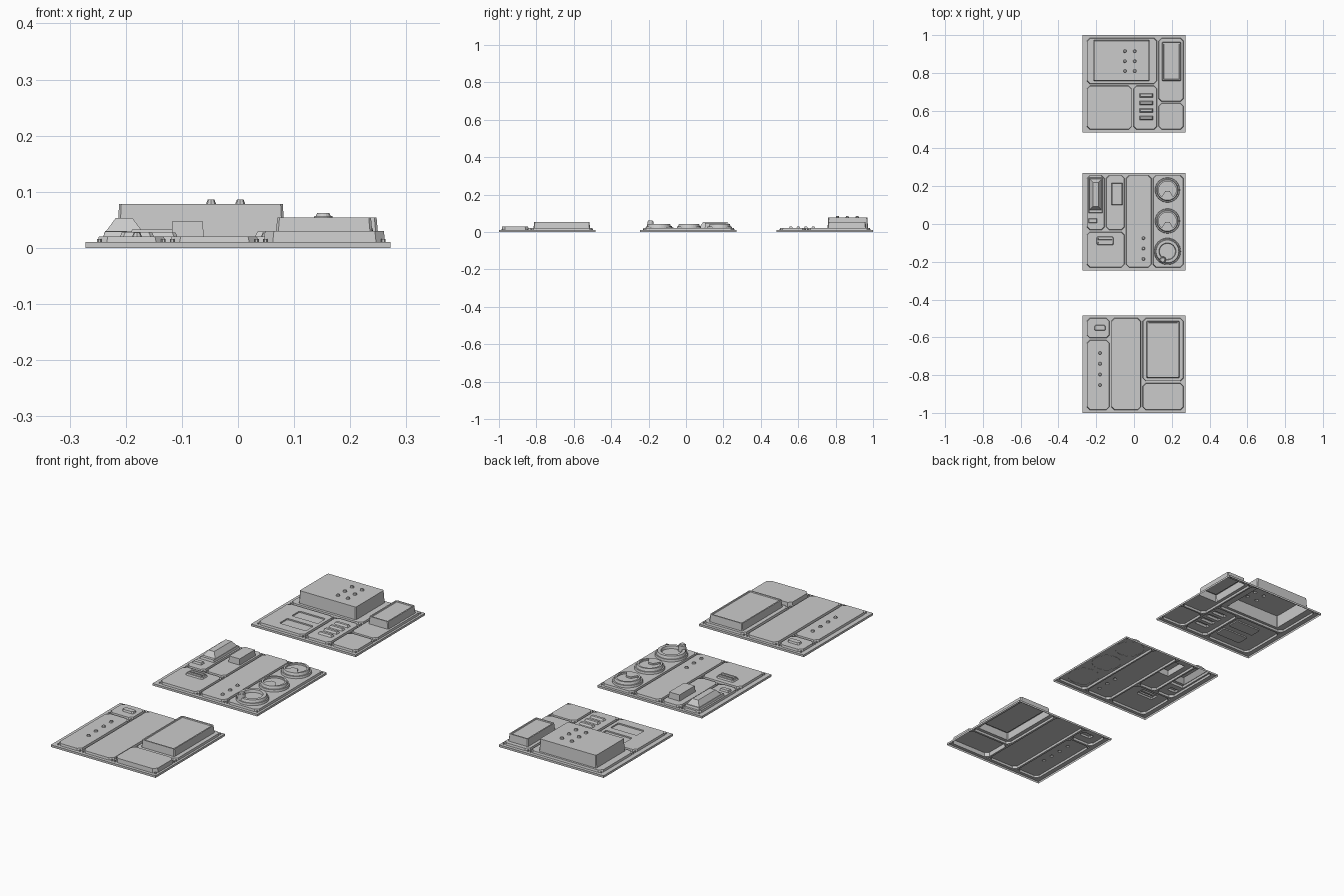
import bpy, bmesh
from math import sin, cos, pi, radians

if "Cube" in bpy.data.objects:
    bpy.data.objects.remove(bpy.data.objects["Cube"])

# A part is (lower outline, upper outline, top height, parts standing on its top).
# Everything is an open shell, so the panels are hollow underneath.


def rect(x0, x1, y0, y1, c):
    if c <= 0:
        return [(x0, y0), (x1, y0), (x1, y1), (x0, y1)]
    return [(x0 + c, y0), (x1 - c, y0), (x1, y0 + c), (x1, y1 - c),
            (x1 - c, y1), (x0 + c, y1), (x0, y1 - c), (x0, y0 + c)]


def box(x0, x1, y0, y1, z, *kids, c=0.0, inset=0.0):
    i = inset
    return (rect(x0, x1, y0, y1, c),
            rect(x0 + i, x1 - i, y0 + i, y1 - i, c), z, kids)


def disc(x, y, r, z, *kids, n=8, inset=0.0):
    def ring(q):
        return [(x + q * cos(2 * pi * k / n), y + q * sin(2 * pi * k / n)) for k in range(n)]
    return ring(r), ring(r - inset), z, kids


def studs(points, z, r=0.009):
    return [disc(x, y, r, z, inset=0.003) for x, y in points]


def plate(x0, x1, y0, y1, *kids, z=0.02):
    return box(x0, x1, y0, y1, z, *kids, c=0.016, inset=0.002)


def tray(x0, x1, y0, y1, z):
    # raised box with a sunken lid
    return box(x0, x1, y0, y1, z,
               box(x0 + .009, x1 - .009, y0 + .009, y1 - .009, z - .004, inset=.002),
               c=0.004, inset=0.003)


def raise_part(bm, part, low):
    _, upper, z, kids = part
    top = [bm.verts.new((x, y, z)) for x, y in upper]
    n = len(top)
    for i in range(n):
        j = (i + 1) % n
        bm.faces.new((low[i], low[j], top[j], top[i]))
    if not kids:
        bm.faces.new(top)
        return
    loops = [top] + [[bm.verts.new((x, y, z)) for x, y in k[0]] for k in kids]
    edges = []
    for lp in loops:
        for a, b in zip(lp, lp[1:] + lp[:1]):
            edges.append(bm.edges.get((a, b)) or bm.edges.new((a, b)))
    res = bmesh.ops.triangle_fill(bm, edges=edges, use_beauty=True, normal=(0, 0, 1))
    for f in res["geom"]:
        if isinstance(f, bmesh.types.BMFace):
            f.normal_update()
            if f.normal.z < 0:
                f.normal_flip()
    for k, lp in zip(kids, loops[1:]):
        raise_part(bm, k, lp)


def build(name, part, z0):
    bm = bmesh.new()
    raise_part(bm, part, [bm.verts.new((x, y, z0)) for x, y in part[0]])
    me = bpy.data.meshes.new(name)
    bm.to_mesh(me)
    bm.free()
    ob = bpy.data.objects.new(name, me)
    bpy.context.collection.objects.link(ob)
    return ob


def panel(name, y0, y1, plates):
    # base sheet with plates and a small bolt at every chamfered plate corner
    bolts = []
    for p in plates:
        xs, ys = [v[0] for v in p[0]], [v[1] for v in p[0]]
        for x in (min(xs) + .003, max(xs) - .003):
            for y in (min(ys) + .003, max(ys) - .003):
                bolts.append(disc(x, y, .004, .016, n=6))
    build(name, box(-.272, .272, y0, y1, .01, *plates, *bolts), 0)


# back panel: large housing, small tray, two sunken windows, louvres
housing = box(-.215, .083, .757, .973, .078,
              *studs([(x, y) for x in (-.048, .004) for y in (.81, .862, .915)], .086),
              c=.004, inset=.003)
louvres = [box(.03, .10, y, y + .022, .029, inset=.005) for y in (.55, .59, .63, .67)]
panel("back_panel", .485, 1.0, [
    plate(-.25, .122, .742, .985, housing),
    plate(.13, .262, .648, .985, tray(.147, .25, .757, .963, .054)),
    plate(.13, .262, .5, .64),
    plate(-.25, -.012, .5, .732,
          box(-.166, -.03, .635, .693, .014, c=.005),
          box(-.166, -.03, .545, .603, .014, c=.005)),
    plate(-.003, .122, .5, .732, *louvres)])

# middle panel: long latch, block, vent, studs, dial column
latch = box(-.24, -.166, .058, .245, .03,
            box(-.235, -.171, .075, .238, .053, inset=.017), inset=.003)
vent = box(-.198, -.108, -.112, -.066, .027,
           box(-.19, -.116, -.104, -.094, .033, inset=.001),
           box(-.19, -.116, -.084, -.074, .033, inset=.001), c=.006, inset=.003)
panel("middle_panel", -.245, .27, [
    plate(-.25, -.156, -.032, .258, latch, box(-.24, -.195, .005, .03, .029, inset=.003)),
    plate(-.148, -.05, -.032, .258, box(-.119, -.061, .1, .217, .048, inset=.002)),
    plate(-.25, -.05, -.23, -.042, vent),
    plate(-.042, .092, -.23, .258, *studs([(.05, y) for y in (-.075, -.13, -.185)], .027)),
    plate(.1, .262, -.23, .258)])


def gauge_window(x, y, z):
    # sunken gauge face: a wide arc with a notch reaching to the centre
    pts = [(x + .046 * cos(radians(a)), y + .046 * sin(radians(a))) for a in range(-50, 231, 14)]
    pts += [(x - .012, y - .006), (x + .012, y - .006)]
    return pts, pts, z, ()


# two gauges and one ring dial with a knob
for i, y in enumerate((.18, .016)):
    build("gauge_%d" % (i + 1),
          disc(.177, y, .066, .03,
               disc(.177, y, .058, .042, gauge_window(.177, y, .034), n=32, inset=.004),
               n=32, inset=.002), .019)
y = -.145
build("ring_dial", disc(.177, y, .071, .03,
                        disc(.177, y, .064, .042,
                             disc(.177, y, .045, .03, n=32, inset=.003),
                             n=32, inset=.004), n=32, inset=.002), .019)
build("dial_knob", disc(.152, -.19, .018, .057,
                        disc(.152, -.19, .013, .062, n=16, inset=.002), n=16, inset=.002), .03)

# front panel: big tray, thick lower plate, stud strip
panel("front_panel", -1.0, -.485, [
    plate(-.25, -.13, -.604, -.498, box(-.21, -.15, -.565, -.535, .028, c=.006, inset=.003)),
    plate(-.25, -.13, -.985, -.614,
          *studs([(-.18, v) for v in (-.683, -.74, -.797, -.852)], .027)),
    plate(-.12, .036, -.985, -.498),
    plate(.046, .262, -.832, -.498, tray(.067, .24, -.815, -.513, .054)),
    plate(.046, .262, -.985, -.842, z=.03)])
